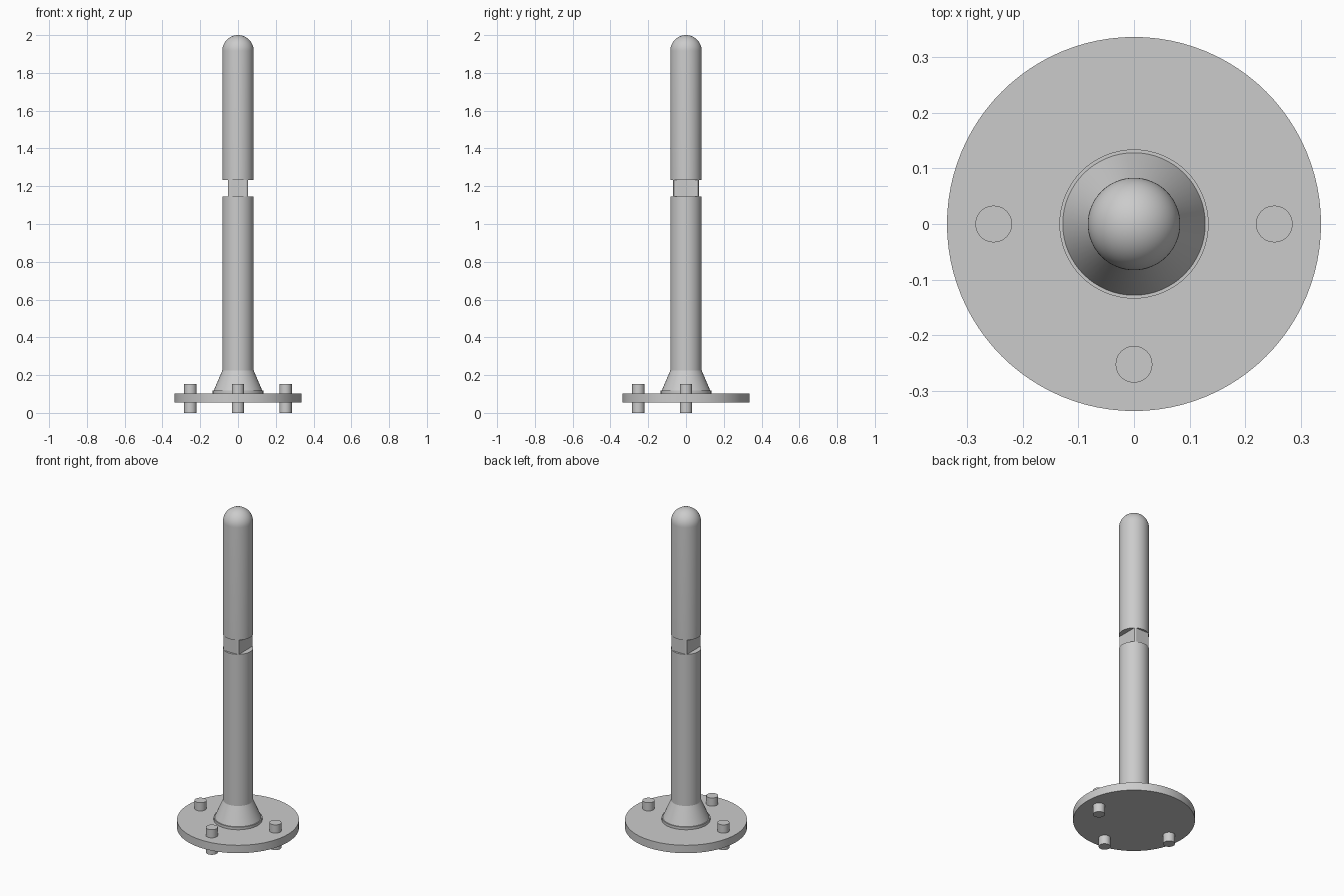
import bpy, bmesh, math

if "Cube" in bpy.data.objects:
    bpy.data.objects.remove(bpy.data.objects["Cube"])

grey = bpy.data.materials.new("plain grey")
grey.diffuse_color = (0.6, 0.6, 0.6, 1)
grey.use_nodes = True
grey.node_tree.nodes["Principled BSDF"].inputs["Base Color"].default_value = grey.diffuse_color

SHAFT_R = 0.083


def finish(name, bm):
    """Turn a bmesh into a named, smooth-shaded object."""
    bmesh.ops.recalc_face_normals(bm, faces=bm.faces)
    mesh = bpy.data.meshes.new(name)
    bm.to_mesh(mesh)
    bm.free()
    mesh.materials.append(grey)
    obj = bpy.data.objects.new(name, mesh)
    bpy.context.collection.objects.link(obj)
    bpy.ops.object.select_all(action='DESELECT')
    obj.select_set(True)
    bpy.context.view_layer.objects.active = obj
    bpy.ops.object.shade_smooth_by_angle(angle=math.radians(30))
    return obj


def lathe(name, profile, sides=64, centre=(0, 0), half_x=9, half_y=9):
    """Revolve (radius, z) points; half_x / half_y limit the section to flats."""
    bm = bmesh.new()
    rings = []
    for r, z in profile:
        if r == 0:
            rings.append([bm.verts.new((*centre, z))])
            continue
        ring = []
        for i in range(sides):
            a = math.tau * i / sides
            x = max(-half_x, min(half_x, r * math.cos(a)))
            y = max(-half_y, min(half_y, r * math.sin(a)))
            ring.append(bm.verts.new((centre[0] + x, centre[1] + y, z)))
        rings.append(ring)
    for low, high in zip(rings, rings[1:]):
        for i in range(sides):
            j = (i + 1) % sides
            if len(high) == 1:
                bm.faces.new((low[i], low[j], high[0]))
            else:
                bm.faces.new((low[i], low[j], high[j], high[i]))
    # close the open ends
    bm.faces.new(rings[0][::-1])
    if len(rings[-1]) > 1:
        bm.faces.new(rings[-1])
    return finish(name, bm)


# Round base plate
lathe("base_flange", [(0.336, 0.055), (0.336, 0.103)], sides=96)

# Thin collar and tapered foot of the shaft
lathe("foot_collar", [(0.134, 0.103), (0.134, 0.119)])
lathe("foot_cone", [(0.128, 0.119), (SHAFT_R, 0.224)])

# Lower shaft, flat-sided neck, and round-ended upper shaft
lathe("lower_shaft", [(SHAFT_R, 0.224), (SHAFT_R, 1.146)])
lathe("neck", [(SHAFT_R, 1.146), (SHAFT_R, 1.233)], sides=128,
      half_x=0.052, half_y=0.070)
dome = [(SHAFT_R * math.cos(t), 2 - SHAFT_R + SHAFT_R * math.sin(t))
        for t in (math.pi / 2 * i / 14 for i in range(14))]
lathe("upper_shaft", [(SHAFT_R, 1.233)] + dome + [(0, 2.0)])

# Three pins through the plate: left, right and front
for side, pos in {"left": (-0.252, 0), "right": (0.252, 0),
                  "front": (0, -0.252)}.items():
    lathe(side + "_pin", [(0.033, 0), (0.033, 0.153)], sides=40, centre=pos)
